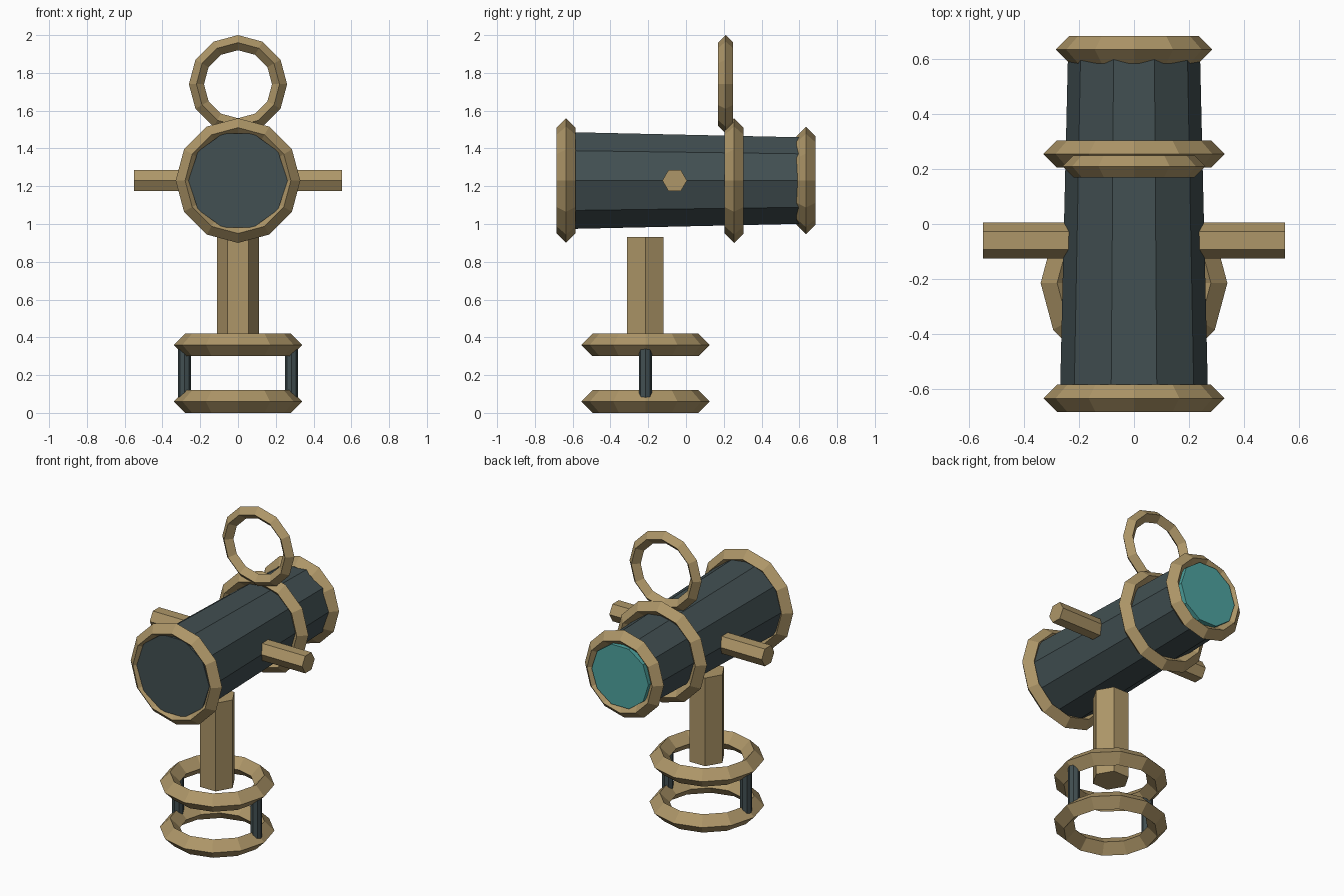
import bpy
import bmesh
from math import sin, cos, tau
from mathutils import Vector

cube = bpy.data.objects.get("Cube")
if cube:
    bpy.data.objects.remove(cube, do_unlink=True)


def material(name, rgb):
    mat = bpy.data.materials.new(name)
    mat.use_nodes = True
    mat.diffuse_color = (*rgb, 1)
    mat.node_tree.nodes["Principled BSDF"].inputs["Base Color"].default_value = (*rgb, 1)
    return mat


brass = material("brass", (0.42, 0.305, 0.138))
iron = material("dark_iron", (0.054, 0.079, 0.084))
glass = material("teal_glass", (0.076, 0.37, 0.35))

X, Y, Z = Vector((1, 0, 0)), Vector((0, 1, 0)), Vector((0, 0, 1))
FRAMES = {"x": (Y, Z, X), "y": (X, Z, Y), "z": (X, Y, Z)}


def lathe(name, mat, axis, centre, profile, sides, closed=False):
    """Turn (offset along axis, radius) points around an axis; cap open ends."""
    u, v, w = FRAMES[axis]
    bm = bmesh.new()
    loops = []
    for along, radius in profile:
        loops.append([bm.verts.new(Vector(centre) + w * along
                                   + radius * (u * cos(tau * i / sides) + v * sin(tau * i / sides)))
                      for i in range(sides)])
    pairs = list(zip(loops, loops[1:]))
    if closed:
        pairs.append((loops[-1], loops[0]))
    else:
        bm.faces.new(loops[0])
        bm.faces.new(loops[-1])
    for a, b in pairs:
        for i in range(sides):
            j = (i + 1) % sides
            bm.faces.new((a[i], a[j], b[j], b[i]))
    bmesh.ops.recalc_face_normals(bm, faces=bm.faces)
    mesh = bpy.data.meshes.new(name)
    bm.to_mesh(mesh)
    bm.free()
    mesh.materials.append(mat)
    obj = bpy.data.objects.new(name, mesh)
    bpy.context.collection.objects.link(obj)
    return obj


def ring(name, axis, centre, major, minor):
    """Twelve-sided ring with a diamond section."""
    diamond = [(0, major + minor), (minor, major), (0, major - minor), (-minor, major)]
    return lathe(name, brass, axis, centre, diamond, 12, closed=True)


# Tapered barrel with its end plates
AXIS_Z = 1.23
barrel = (0, 0, AXIS_Z)
lathe("barrel", iron, "y", barrel, [(-0.645, 0.27), (0.64, 0.24)], 10)
lathe("front_plate", iron, "y", barrel, [(-0.67, 0.262), (-0.63, 0.262)], 10)
lathe("rear_lens", glass, "y", barrel, [(0.62, 0.205), (0.68, 0.205)], 10)

# Bands around the barrel
ring("front_band", "y", (0, -0.635, AXIS_Z), 0.28, 0.05)
ring("middle_band", "y", (0, 0.255, AXIS_Z), 0.28, 0.05)
ring("rear_band", "y", (0, 0.635, AXIS_Z), 0.235, 0.05)

# Sighting ring on top and side handles
ring("sight_ring", "y", (0, 0.21, 1.74), 0.22, 0.04)
lathe("side_handles", brass, "x", (0, -0.06, AXIS_Z), [(-0.55, 0.065), (0.55, 0.065)], 6)

# Stand: column, two base rings and the posts between them
STAND_Y = -0.215
lathe("column", brass, "z", (0, STAND_Y, 0), [(0.355, 0.112), (0.93, 0.112)], 6)
for name, z in (("lower_base_ring", 0.06), ("upper_base_ring", 0.36)):
    ring(name, "z", (0, STAND_Y, z), 0.28, 0.06)
for name, side in (("left_post", 1), ("right_post", -1)):
    lathe(name, iron, "z", (side * 0.283, STAND_Y, 0), [(0.08, 0.035), (0.345, 0.035)], 8)
